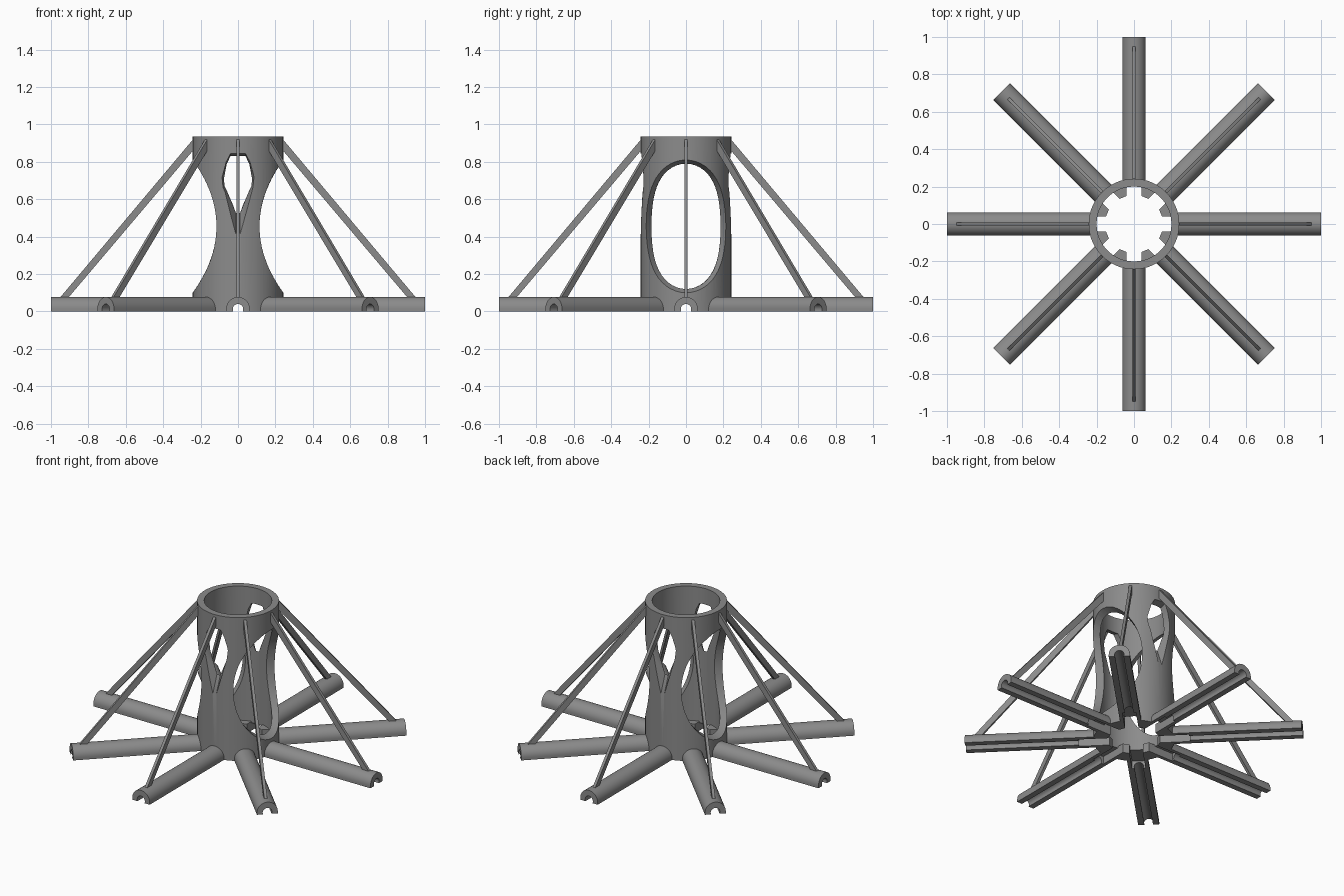
import bpy, bmesh
from math import sin, cos, asin, pi, radians
from mathutils import Matrix

if "Cube" in bpy.data.objects:
    bpy.data.objects.remove(bpy.data.objects["Cube"])

R_OUT, R_IN, HEIGHT = 0.242, 0.2, 0.935

gray = bpy.data.materials.new("gray")
gray.diffuse_color = (0.26, 0.26, 0.26, 1)
gray.use_nodes = True
gray.node_tree.nodes["Principled BSDF"].inputs["Base Color"].default_value = gray.diffuse_color


def make(name, bm, angle=0.0):
    bmesh.ops.recalc_face_normals(bm, faces=bm.faces)
    me = bpy.data.meshes.new(name)
    bm.to_mesh(me)
    bm.free()
    me.materials.append(gray)
    ob = bpy.data.objects.new(name, me)
    ob.rotation_euler.z = angle
    bpy.context.collection.objects.link(ob)
    return ob


def loft(bm, rings):
    """Bridge closed rings of points and cap both ends."""
    vs = [[bm.verts.new(p) for p in r] for r in rings]
    n = len(vs[0])
    for a, b in zip(vs, vs[1:]):
        for i in range(n):
            j = (i + 1) % n
            bm.faces.new((a[i], a[j], b[j], b[i]))
    bm.faces.new(vs[0][::-1])
    bm.faces.new(vs[-1])


def smooth(ob):
    bpy.ops.object.select_all(action='DESELECT')
    ob.select_set(True)
    bpy.context.view_layer.objects.active = ob
    bpy.ops.object.shade_smooth_by_angle(angle=radians(30))


def circle(r, z, n=96):
    return [(r * cos(2 * pi * i / n), r * sin(2 * pi * i / n), z) for i in range(n)]


# Central tube: four rings forming a hollow wall
bm = bmesh.new()
rings = [[bm.verts.new(p) for p in circle(r, z)]
         for r, z in ((R_OUT, 0), (R_OUT, HEIGHT), (R_IN, HEIGHT), (R_IN, 0))]
for k in range(4):
    a, b = rings[k], rings[(k + 1) % 4]
    for i in range(96):
        j = (i + 1) % 96
        bm.faces.new((a[i], a[j], b[j], b[i]))
tower = make("tower", bm)

cutters = []

# Large flared oval windows on the two sides
for s in range(2):
    bm = bmesh.new()
    loft(bm, [[(x, (0.13 + 0.72 * x) * cos(t), 0.455 + (0.24 + 0.475 * x) * sin(t))
               for t in (2 * pi * i / 64 for i in range(64))] for x in (0.05, 0.30)])
    cutters.append(make("oval_cutter", bm, s * pi))

# Teardrop windows in the front and back, tapering inward
inner = [(0.04, 0.83), (0.06, 0.79), (0.076, 0.71), (0.072, 0.67), (0.012, 0.54)]
outer = [(0.04, 0.845), (0.065, 0.80), (0.09, 0.72), (0.083, 0.66), (0.012, 0.415)]


def teardrop(y, f):
    half = [(a[0] + (b[0] - a[0]) * f, a[1] + (b[1] - a[1]) * f)
            for a, b in zip(inner, outer)]
    return [(x, y, z) for x, z in half] + [(-x, y, z) for x, z in half[::-1]]


for s in range(2):
    bm = bmesh.new()
    loft(bm, [teardrop(-0.17, -0.1), teardrop(-0.195, 0), teardrop(-0.242, 1),
              teardrop(-0.26, 1.2)])
    cutters.append(make("teardrop_cutter", bm, s * pi))

# Cable slots through the foot of the wall
for k in range(8):
    bm = bmesh.new()
    bmesh.ops.create_cube(bm, size=1, matrix=Matrix.Translation((0.23, 0, 0.0)) @
                          Matrix.Diagonal((0.2, 0.08, 0.1, 1)))
    cutters.append(make("slot_cutter", bm, k * pi / 4))

# Apply the cuts, then remove the cutters
bpy.context.view_layer.objects.active = tower
for c in cutters:
    c.hide_render = True
    m = tower.modifiers.new("cut", 'BOOLEAN')
    m.operation, m.solver, m.object = 'DIFFERENCE', 'EXACT', c
    bpy.ops.object.modifier_apply(modifier=m.name)
for c in cutters:
    bpy.data.objects.remove(c)
smooth(tower)


# Leg cross-sections: rounded top with a bore or slot open underneath
ARCH = [(0.0625, 0)] + [(0.0625 * cos(pi * i / 24), 0.015 + 0.0625 * sin(pi * i / 24))
                        for i in range(25)] + [(-0.0625, 0)]
low = asin(-0.012 / 0.028)
BORE = [(0.028 * cos(t), 0.012 + 0.028 * sin(t))
        for t in (pi - low + (2 * low - pi) * i / 16 for i in range(17))]
SLOT = [(-0.04, 0), (-0.04, 0.05), (0.04, 0.05), (0.04, 0)]


def leg_part(name, hollow, r0, r1, angle):
    bm = bmesh.new()
    loft(bm, [[(r, y, z) for y, z in ARCH + hollow] for r in (r0, r1)])
    smooth(make(name, bm, angle))


for k in range(8):
    a = k * pi / 4
    leg_part("leg", BORE, 0.33, 1.0, a)
    leg_part("leg_root", SLOT, 0.215, 0.33, a)

    # Thin diagonal brace from the leg tip to the tower rim
    bm = bmesh.new()
    side = [(0.955, 0.07), (0.91, 0.07), (0.232, 0.87), (0.232, 0.93)]
    loft(bm, [[(r, y, z) for r, z in side] for y in (-0.009, 0.009)])
    make("brace", bm, a)

    # Lug inside the tower foot, between neighbouring slots
    bm = bmesh.new()
    lug = []
    for r, sgn in ((0.155, -1), (0.21, -1), (0.21, 1), (0.155, 1)):
        t = sgn * (pi / 8 - asin(0.04 / r))
        lug.append((r * cos(t), r * sin(t)))
    loft(bm, [[(x, y, z) for x, y in lug] for z in (0, 0.06)])
    make("inner_lug", bm, a + pi / 8)
